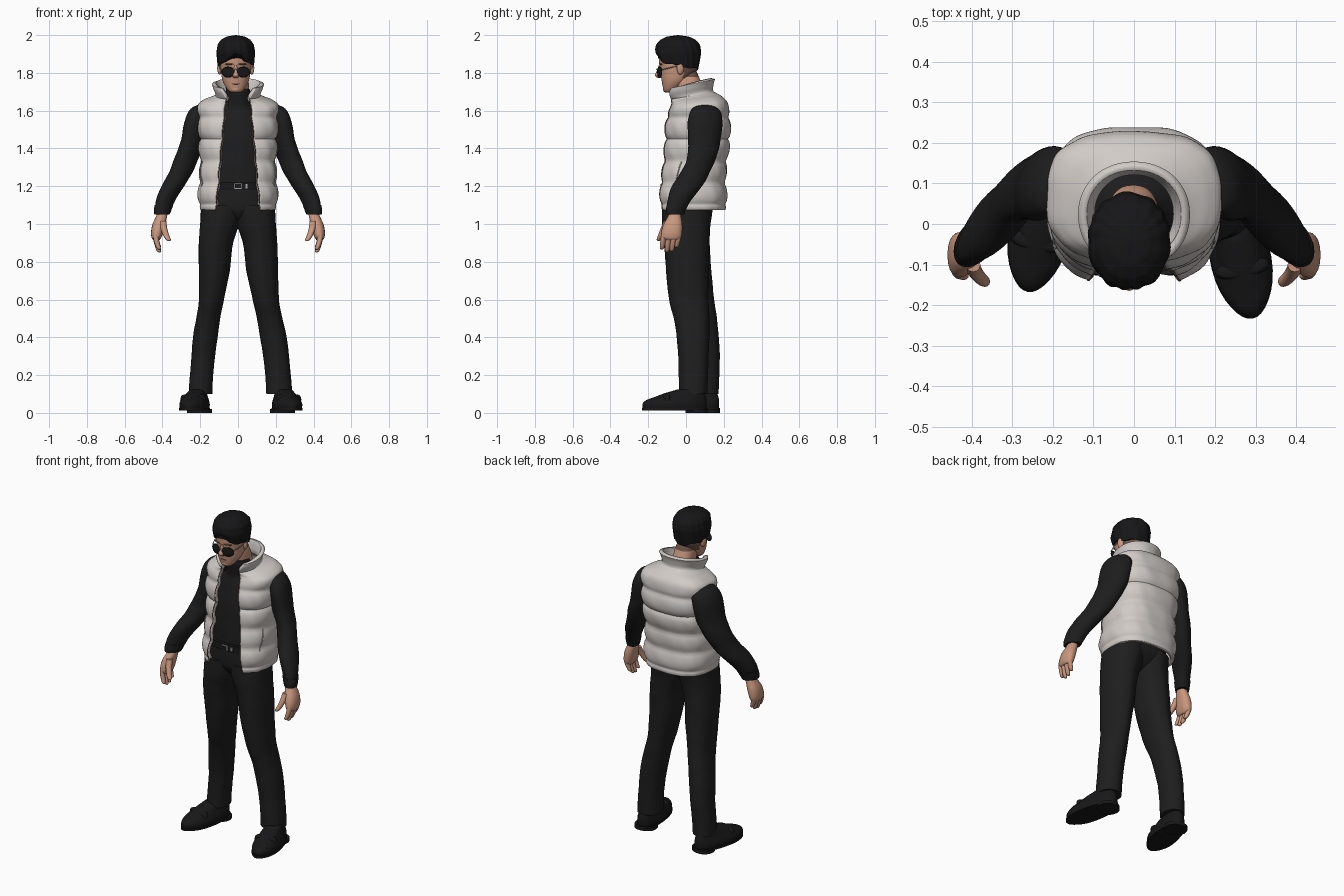
import bpy, bmesh, math
from mathutils import Vector, Matrix

default = bpy.data.objects.get("Cube")
if default:
    bpy.data.objects.remove(default, do_unlink=True)


def material(name, *rgb):
    mat = bpy.data.materials.new(name)
    mat.use_nodes = True
    mat.diffuse_color = (*rgb, 1)
    mat.node_tree.nodes["Principled BSDF"].inputs["Base Color"].default_value = (*rgb, 1)
    return mat


KNIT = material("black knit", .012, .012, .013)
TROUSER = material("black trouser cloth", .013, .013, .013)
LEATHER = material("black leather", .009, .009, .01)
VEST = material("pale grey quilt", .64, .6, .57)
SEAM = material("vest seam", .48, .44, .42)
ZIP = material("copper zip", .2, .1, .07)
SKIN = material("skin", .58, .31, .21)
HAIR = material("black hair", .008, .008, .009)
FADE = material("cropped hair", .16, .09, .065)
METAL = material("silver", .4, .39, .37)


def finish(name, bm, mat, recalc=True, angle=50):
    if recalc:
        bmesh.ops.recalc_face_normals(bm, faces=bm.faces)
    mesh = bpy.data.meshes.new(name)
    bm.to_mesh(mesh)
    bm.free()
    mesh.materials.append(mat)
    mesh.shade_smooth()
    mesh.set_sharp_from_angle(angle=math.radians(angle))
    obj = bpy.data.objects.new(name, mesh)
    bpy.context.collection.objects.link(obj)
    return obj


def surface(name, mat, rows, closed=True):
    """Skin a list of point rows; closed rows become a capped tube."""
    bm = bmesh.new()
    grid = [[bm.verts.new(p) for p in row] for row in rows]
    count = len(grid[0])
    for low, high in zip(grid, grid[1:]):
        for j in range(count if closed else count - 1):
            k = (j + 1) % count
            bm.faces.new((low[j], low[k], high[k], high[j]))
    if closed:
        bm.faces.new(grid[0])
        bm.faces.new(grid[-1])
    return finish(name, bm, mat, closed)


def spline(keys, u):
    """Catmull-Rom sample of a list of tuples."""
    last = len(keys) - 1
    i = min(int(u), last - 1)
    t = u - i
    a, b, c, d = (keys[max(0, min(last, i + k))] for k in (-1, 0, 1, 2))
    return [q + t * (r - p) / 2 + t * t * (p - 2.5 * q + 2 * r - s / 2)
            + t ** 3 * (3 * (q - r) + s - p) / 2 for p, q, r, s in zip(a, b, c, d)]


def power(v, e):
    return math.copysign(abs(v) ** e, v)


def loft(name, mat, keys, warp=None, ripple=None, segs=36, steps=6, e=.88, shear=0):
    """Stack of rounded rings; each key is z, x range, y range."""
    rows = []
    for r in range((len(keys) - 1) * steps + 1):
        z, x0, x1, y0, y1 = spline(keys, r / steps)
        row = []
        for s in range(segs):
            a = math.tau * s / segs
            k = 1 + (ripple(a, z) if ripple else 0)
            dx = k * (x1 - x0) / 2 * power(math.sin(a), e)
            dy = k * (y1 - y0) / 2 * power(math.cos(a), e)
            p = Vector(((x0 + x1) / 2 + dx, (y0 + y1) / 2 - dy - shear * dx, z))
            row.append(warp(p) if warp else p)
        rows.append(row)
    return surface(name, mat, rows)


def ball(name, mat, centre, size, yaw=0):
    bm = bmesh.new()
    m = Matrix.LocRotScale(Vector(centre), Matrix.Rotation(yaw, 3, "Z"), Vector(size))
    bmesh.ops.create_uvsphere(bm, u_segments=20, v_segments=12, radius=1, matrix=m)
    return finish(name, bm, mat)


def box(name, mat, centre, size):
    bm = bmesh.new()
    m = Matrix.LocRotScale(Vector(centre), None, Vector(size))
    bmesh.ops.create_cube(bm, size=1, matrix=m)
    return finish(name, bm, mat)


def tube(name, mat, points, radius, cyclic=False):
    curve = bpy.data.curves.new(name, "CURVE")
    curve.dimensions = "3D"
    curve.bevel_depth = radius
    curve.bevel_resolution = 2
    curve.materials.append(mat)
    line = curve.splines.new("POLY")
    line.points.add(len(points) - 1)
    for point, p in zip(line.points, points):
        point.co = (*p, 1)
    line.use_cyclic_u = cyclic
    bpy.context.collection.objects.link(bpy.data.objects.new(name, curve))


# Roll-neck top and hips
loft("rollneck_body", KNIT, [
    (1.15, -.16, .16, -.11, .15), (1.3, -.165, .165, -.105, .17), (1.45, -.17, .17, -.095, .19),
    (1.55, -.15, .15, -.075, .18), (1.61, -.09, .09, -.062, .12), (1.65, -.068, .068, -.066, .08),
    (1.7, -.066, .066, -.075, .07), (1.715, -.06, .06, -.07, .06)],
    ripple=lambda a, z: .006 * math.sin(45 * z + 2 * math.sin(a)))
loft("trouser_hips", TROUSER, [
    (1.22, -.165, .165, -.118, .15), (1.1, -.19, .19, -.117, .145), (1.05, -.18, .18, -.1, .125),
    (1.01, -.14, .14, -.06, .09), (.985, -.07, .07, -.03, .05)])
loft("belt", LEATHER, [(z, -.172, .172, -.126, .156) for z in (1.18, 1.2, 1.22)])
box("buckle", METAL, (0, -.127, 1.2), (.04, .012, .03))
box("buckle_centre", LEATHER, (0, -.131, 1.2), (.03, .01, .021))
box("belt_tip", METAL, (.045, -.124, 1.2), (.01, .01, .022))

# Padded vest: one open-fronted quilted shell running up into the collar
VEST_KEYS = [  # z, half width, front, back, half opening, roundness
    (1.075, .185, -.13, .195, .11, .78), (1.11, .198, -.14, .205, .11, .78), (1.2, .196, -.135, .2, .1, .78),
    (1.33, .19, -.115, .205, .09, .78), (1.45, .196, -.105, .222, .08, .76), (1.55, .2, -.095, .222, .07, .74),
    (1.62, .2, -.07, .208, .065, .72), (1.65, .172, -.065, .185, .06, .75), (1.67, .13, -.08, .158, .06, .88),
    (1.69, .112, -.092, .136, .06, .95), (1.72, .116, -.096, .132, .07, .95), (1.742, .122, -.092, .138, .08, .95)]


def vest_point(u, t, lift=0):
    z, half, front, back, gap, e = spline(VEST_KEYS, u)
    start = math.asin(min(1, gap / half) ** (1 / e))
    a = start + t * (math.tau - 2 * start)
    tilt = max(0, min(1, (z - 1.6) / .09))
    crinkle = 1 + .12 * (1 - tilt) * math.sin(60 * t + 25 * z) * math.sin(17 * t)
    puff = .016 * crinkle * abs(math.sin(math.pi * (z - 1.105) / .115)) ** .6 + lift
    x = (half + puff) * power(math.sin(a), e)
    y = (front + back) / 2 - ((back - front) / 2 + puff) * power(math.cos(a), e)
    return Vector((x, y, z + tilt * .2 * (y - .03)))


top = len(VEST_KEYS) - 1
levels = [top * i / 88 for i in range(89)]
vest = surface("padded_vest", VEST, [[vest_point(u, j / 80) for j in range(81)] for u in levels], False)
shell = vest.modifiers.new("padding", "SOLIDIFY")
shell.thickness = .022
shell.offset = -1
for side, edge in (("left", 0), ("right", 1)):
    tube(side + "_zip", ZIP, [vest_point(u, edge) for u in levels[:70]], .0025)
    tube(side + "_pocket", SEAM, [vest_point(2 + k / 8, abs(edge - .13 - k * .003), .001)
                                  for k in range(9)], .003)

# Limbs, written for the left side and carried to the right
ARM = [(1.635, .17, .2, .08, .13), (1.61, .14, .25, .035, .17), (1.55, .15, .282, .015, .187),
       (1.45, .17, .3, .015, .18), (1.35, .207, .336, .012, .154), (1.28, .238, .362, -.02, .125),
       (1.2, .285, .405, -.07, .08), (1.12, .335, .435, -.095, .02), (1.055, .362, .44, -.1, -.015)]
HAND = [(1.09, .38, .425, -.085, -.035), (1.05, .374, .43, -.092, -.028), (1, .385, .452, -.118, -.02),
        (.96, .395, .46, -.13, -.02), (.93, .405, .458, -.13, -.025), (.915, .415, .45, -.11, -.04)]
LEG = [(1.1, -.03, .196, -.12, .14), (1, -.008, .2, -.12, .125), (.9, .026, .208, -.11, .12),
       (.75, .045, .212, -.1, .115), (.6, .078, .217, -.085, .115), (.5, .1, .235, -.06, .12),
       (.4, .117, .258, -.045, .12), (.25, .14, .275, -.035, .115), (.1, .15, .288, -.035, .11)]
SHOE = [(.018, -.07, .07, -.17, .17), (.045, -.073, .073, -.174, .172), (.066, -.067, .067, -.155, .172),
        (.085, -.058, .058, -.105, .168), (.105, -.05, .05, -.05, .16), (.125, -.04, .04, .02, .14)]


def cloth(a, z):
    return .012 * math.sin(38 * z + 2 * math.sin(a)) + .008 * math.sin(71 * z - 3 * a)


def creased(a, z):
    return .4 * cloth(a, z) + .05 * max(0, math.cos(a)) ** 60 + .04 * max(0, -math.cos(a)) ** 60


def finger_keys(x, y, z, dx, dy, length, r):
    """Tapered finger running down from a knuckle, curling at the tip."""
    keys = []
    for t, size in ((0, 1), (.35, 1), (.7, .9), (.93, .75), (1, .3)):
        cx, cy, s = x + dx * t * t, y + dy * t, r * size
        keys.append((z - length * t, cx - s, cx + s, cy - s, cy + s))
    return keys


for side, sign in (("left", 1), ("right", -1)):
    def mirror(p):
        return Vector((sign * p.x, p.y, p.z))

    def stance(p):
        if sign > 0:
            return p
        back = max(0, min(1, (.9 - p.z) / .6))
        return Vector((-p.x * (1 - .09 * back), p.y + .06 * back, p.z))

    def step(p):
        x = p.x * (1 - .5 * p.y) * (1 - .25 * max(0, -p.y / .17) ** 3)
        turn = Matrix.Rotation(.2 * sign, 3, "Z")
        centre = Vector((.258, -.06, 0)) if sign > 0 else Vector((-.228, .006, 0))
        return turn @ Vector((x, p.y, p.z)) + centre

    loft(side + "_sleeve", KNIT, ARM, mirror, cloth, e=.96, shear=.4)
    loft(side + "_cuff", KNIT, [(1.1, .343, .441, -.1, .01), (1.075, .352, .445, -.104, -.003),
                                (1.05, .362, .443, -.104, -.012)], mirror, e=.96, shear=.3)
    loft(side + "_palm", SKIN, HAND, mirror, segs=20)
    for n, length in enumerate((.085, .1, .095, .075)):
        keys = finger_keys(.436, -.116 + n * .026, .95, -.02, -.012, length, .0145)
        loft(f"{side}_finger_{n + 1}", SKIN, keys, mirror, segs=12, steps=3, e=1)
    loft(side + "_thumb", SKIN, finger_keys(.397, -.1, 1.015, -.033, -.045, .105, .018), mirror,
         segs=12, steps=3, e=1)
    loft(side + "_trouser_leg", TROUSER, LEG, stance, creased, segs=48)
    loft(side + "_shoe", LEATHER, SHOE, step)
    loft(side + "_shoe_welt", LEATHER, [(z, -.075, .075, -.177, .177) for z in (.012, .026)], step)
    loft(side + "_shoe_heel", LEATHER, [(z, -.07, .07, .06, .176) for z in (0, .02)], step)
    loft(side + "_shoe_strap", LEATHER, [(.066, -.068, .068, -.075, -.025), (.092, -.06, .06, -.073, -.027),
                                         (.1, -.03, .03, -.065, -.035)], step)

# Head and neck
CX = -.012
neck = loft("neck", SKIN, [(1.62, -.06, .06, -.04, .09), (1.7, -.064, .06, -.05, .096),
                           (1.76, -.066, .055, -.06, .076), (1.81, -.06, .04, -.04, .055)])
head = loft("head", SKIN, [(z, CX - w, CX + w, f, b) for z, w, f, b in (
    (1.695, .02, -.108, -.07), (1.71, .042, -.119, -.05), (1.755, .068, -.128, .01), (1.81, .079, -.136, .057),
    (1.86, .083, -.143, .065), (1.92, .082, -.14, .06), (1.96, .06, -.11, .03), (1.975, .03, -.08, 0))], e=.92)
for part in (neck, head):
    part.data.materials.append(FADE)
    for face in part.data.polygons:
        if face.center.y > -.015 and face.center.z > 1.775:
            face.material_index = 1
loft("nose", SKIN, [(z, CX - w, CX + w, f, -.12) for z, w, f in (
    (1.84, .008, -.145), (1.81, .011, -.155), (1.787, .017, -.165), (1.773, .012, -.15))], segs=16, e=1)
ball("mouth", FADE, (CX, -.123, 1.742), (.02, .005, .003))
ball("chin", SKIN, (CX, -.108, 1.713), (.026, .014, .015))

# Hair: swept cap with a hairline that drops from brow to nape
CAP = [(1.79, .86), (1.85, .94), (1.91, 1), (1.95, .94), (1.975, .76), (1.992, .48), (2, .02)]


def cap_size(z):
    for (z0, s0), (z1, s1) in zip(CAP, CAP[1:]):
        if z <= z1:
            return s0 + (s1 - s0) * (z - z0) / (z1 - z0)
    return CAP[-1][1]


hair_rows = []
for i in range(29):
    row = []
    for j in range(120):
        a = math.tau * j / 120
        c = math.cos(a)
        low = 1.84 + (.056 * c ** 3 if c > 0 else .022 * c) + .006 * math.sin(5 * a + 1)
        z = low + (2 - low) * math.sin(i / 28 * math.pi / 2)
        s = cap_size(z) * (1 + .02 * math.sin(13 * a + 25 * z + 2 * math.sin(3 * a)))
        s *= 1 - .07 * max(0, 1 - i / 5) * max(0, c)
        row.append((CX + .102 * s * math.sin(a), -.043 - .122 * s * power(c, .95), z))
    hair_rows.append(row)
surface("hair", HAIR, hair_rows)

# Ears, brows and sunglasses
for side, sign in (("left", 1), ("right", -1)):
    ball(side + "_ear", SKIN, (CX + .085 * sign, -.03, 1.825), (.012, .02, .034), .35 * sign)
    ball(side + "_brow", FADE, (CX + .036 * sign, -.134, 1.846), (.025, .007, .004), .3 * sign)
    centre = Vector((CX + .04 * sign, -.14, 1.804))
    ball(side + "_lens", LEATHER, centre, (.035, .004, .027), .35 * sign)
    turn = Matrix.Rotation(.35 * sign, 3, "Z")
    rim = [centre + turn @ Vector((.035 * math.cos(t * math.tau / 28), 0, .027 * math.sin(t * math.tau / 28)))
           for t in range(28)]
    tube(side + "_rim", LEATHER, rim, .002, True)
    tube(side + "_temple", METAL, [(CX + .073 * sign, -.127, 1.816), (CX + .086 * sign, -.09, 1.826),
                                   (CX + .091 * sign, -.03, 1.84)], .0025)
tube("bridge", METAL, [(CX - .012, -.15, 1.816), (CX, -.157, 1.82), (CX + .012, -.15, 1.816)], .0025)
